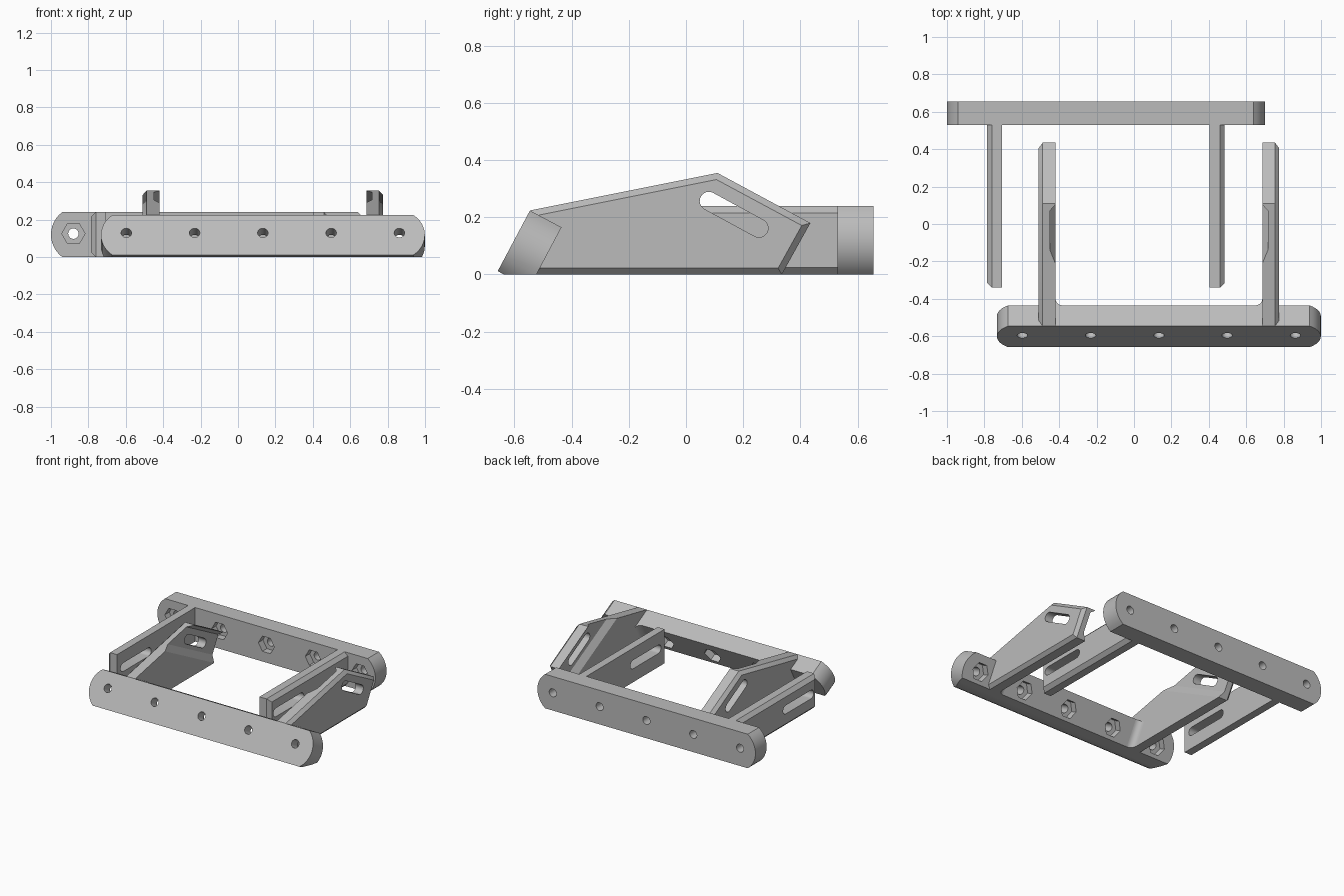
import bpy, bmesh, math
from mathutils import Matrix, Vector

cube = bpy.data.objects.get("Cube")
if cube:
    bpy.data.objects.remove(cube)

grey = bpy.data.materials.new("light_grey")
grey.use_nodes = True
colour = (0.5, 0.5, 0.5, 1)
grey.diffuse_color = colour
grey.node_tree.nodes["Principled BSDF"].inputs["Base Color"].default_value = colour

X, Y, Z = Vector((1, 0, 0)), Vector((0, 1, 0)), Vector((0, 0, 1))
TILT = math.radians(28)
UP = Vector((0, math.sin(TILT), math.cos(TILT)))          # up along the tilted bar
OUT = Vector((0, -math.cos(TILT), math.sin(TILT)))        # out of its front face


def frame(origin, u, v, w):
    return Matrix((u, v, w)).transposed().to_4x4(), Vector(origin)


def prism(name, points, place, low, high, chamfer=0):
    """Extrude a 2D outline from low to high; optionally chamfer the high rim."""
    turn, origin = place
    bm = bmesh.new()
    base = bm.faces.new([bm.verts.new((u, v, low)) for u, v in points])
    made = bmesh.ops.extrude_face_region(bm, geom=[base], use_keep_orig=True)["geom"]
    top = [g for g in made if isinstance(g, bmesh.types.BMVert)]
    bmesh.ops.translate(bm, verts=top, vec=(0, 0, high - low))
    bmesh.ops.recalc_face_normals(bm, faces=bm.faces)
    if chamfer:
        rim = [e for e in bm.edges if all(v in top for v in e.verts)]
        bmesh.ops.bevel(bm, geom=rim, offset=chamfer, segments=1, affect='EDGES')
    bmesh.ops.transform(bm, matrix=Matrix.Translation(origin) @ turn, verts=bm.verts)
    bmesh.ops.recalc_face_normals(bm, faces=bm.faces)
    mesh = bpy.data.meshes.new(name)
    bm.to_mesh(mesh)
    bm.free()
    mesh.materials.append(grey)
    obj = bpy.data.objects.new(name, mesh)
    bpy.context.collection.objects.link(obj)
    return obj


def cut(obj, cutter):
    mod = obj.modifiers.new("cut", 'BOOLEAN')
    mod.operation, mod.solver, mod.object = 'DIFFERENCE', 'EXACT', cutter
    graph = bpy.context.evaluated_depsgraph_get()
    graph.update()
    mesh = bpy.data.meshes.new_from_object(obj.evaluated_get(graph))
    obj.modifiers.clear()
    obj.data = mesh
    bpy.data.objects.remove(cutter)


def arc(cu, cv, r, start, end, n):
    return [(cu + r * math.cos(math.radians(start + (end - start) * i / n)),
             cv + r * math.sin(math.radians(start + (end - start) * i / n)))
            for i in range(n + 1)]


def ring(cu, cv, r, n):
    return arc(cu, cv, r, 0, 360, n)[:-1]


def slot(a, b, r):
    d = math.degrees(math.atan2(b[1] - a[1], b[0] - a[0]))
    return arc(*b, r, d - 90, d + 90, 12) + arc(*a, r, d + 90, d + 270, 12)


def trim_floor(obj):
    floor = frame((0, 0, 0), X, Y, Z)
    cut(obj, prism("floor_cutter", [(-2, -2), (2, -2), (2, 2), (-2, 2)], floor, -0.4, 0))


# Bars with bowed ends, five bolt holes and hexagonal nut pockets
def make_bar(name, place, half, thick, hole_v):
    r, h = 0.15, 0.24
    bow = math.degrees(math.asin(h / 2 / r))
    outline = (arc(half - r, h / 2, r, -bow, bow, 12)
               + arc(r - half, h / 2, r, 180 - bow, 180 + bow, 12))
    bar = prism(name, outline, place, 0, thick)
    for i in range(-2, 3):
        u = i * 0.365
        cut(bar, prism("hole_cutter", ring(u, hole_v, 0.028, 24), place, -0.1, 0.3))
        cut(bar, prism("nut_cutter", ring(u, hole_v, 0.062, 6), place, -0.1, 0.05))
    return bar


BACK_X, FRONT_X = -0.15, 0.133
back_place = frame((BACK_X, 0.53, 0), X, Z, Y)
front_place = frame((FRONT_X, -0.548, -0.047), X, UP, OUT)
parts = [make_bar("back_bar", back_place, 0.85, 0.125, 0.125)]
front_bar = make_bar("front_bar", front_place, 0.866, 0.125, 0.133)
trim_floor(front_bar)
parts.append(front_bar)

for side, s in (("left", 1), ("right", -1)):
    # Straight slotted arms of the back bar
    place = frame((BACK_X, 0, 0), Y, Z, X * s)
    arm = prism("back_arm_" + side, [(-0.34, 0), (0.57, 0), (0.57, 0.24), (-0.34, 0.24)],
                place, 0.555, 0.635, 0.025)
    cut(arm, prism("slot_cutter", slot((-0.27, 0.125), (0.01, 0.125), 0.03),
                   place, 0.4, 0.8))
    parts.append(arm)

    # Peaked arms of the front bar, with a sloping slot
    place = frame((FRONT_X, 0, 0), Y, Z, X * s)
    arm = prism("front_arm_" + side,
                [(-0.53, 0), (0.335, 0), (0.435, 0.18), (0.11, 0.355), (-0.545, 0.224)],
                place, 0.553, 0.643, 0.022)
    cut(arm, prism("slot_cutter", slot((0.08, 0.257), (0.255, 0.162), 0.032),
                   place, 0.4, 0.8))
    # Sloped-wall channel on the inner face, running along the slot
    along = Vector((0, math.cos(TILT), -math.sin(TILT)))
    channel = frame((FRONT_X + s * 0.553, 0.168, 0.21), UP, X * s, along)
    cut(arm, prism("channel_cutter",
                   [(-0.107, 0), (-0.06, 0.03), (0.075, 0.03), (0.097, 0),
                    (0.097, -0.05), (-0.107, -0.05)], channel, -0.6, 0.6))
    parts.append(arm)

    # Rounded inner corner between arm and bar
    corner = frame(front_place[1] + X * s * 0.553, X * -s, -OUT, UP)
    fillet = prism("corner_fillet_" + side,
                   [(-0.01, -0.01), (0.04, -0.01)] + arc(0.04, 0.04, 0.04, 270, 180, 8)
                   + [(-0.01, 0.04)], corner, 0, 0.24)
    trim_floor(fillet)
    parts.append(fillet)

# Smooth the curved walls, keep edges sharp
bpy.ops.object.select_all(action='DESELECT')
for obj in parts:
    obj.select_set(True)
bpy.context.view_layer.objects.active = parts[0]
bpy.ops.object.shade_smooth_by_angle(angle=math.radians(30))
